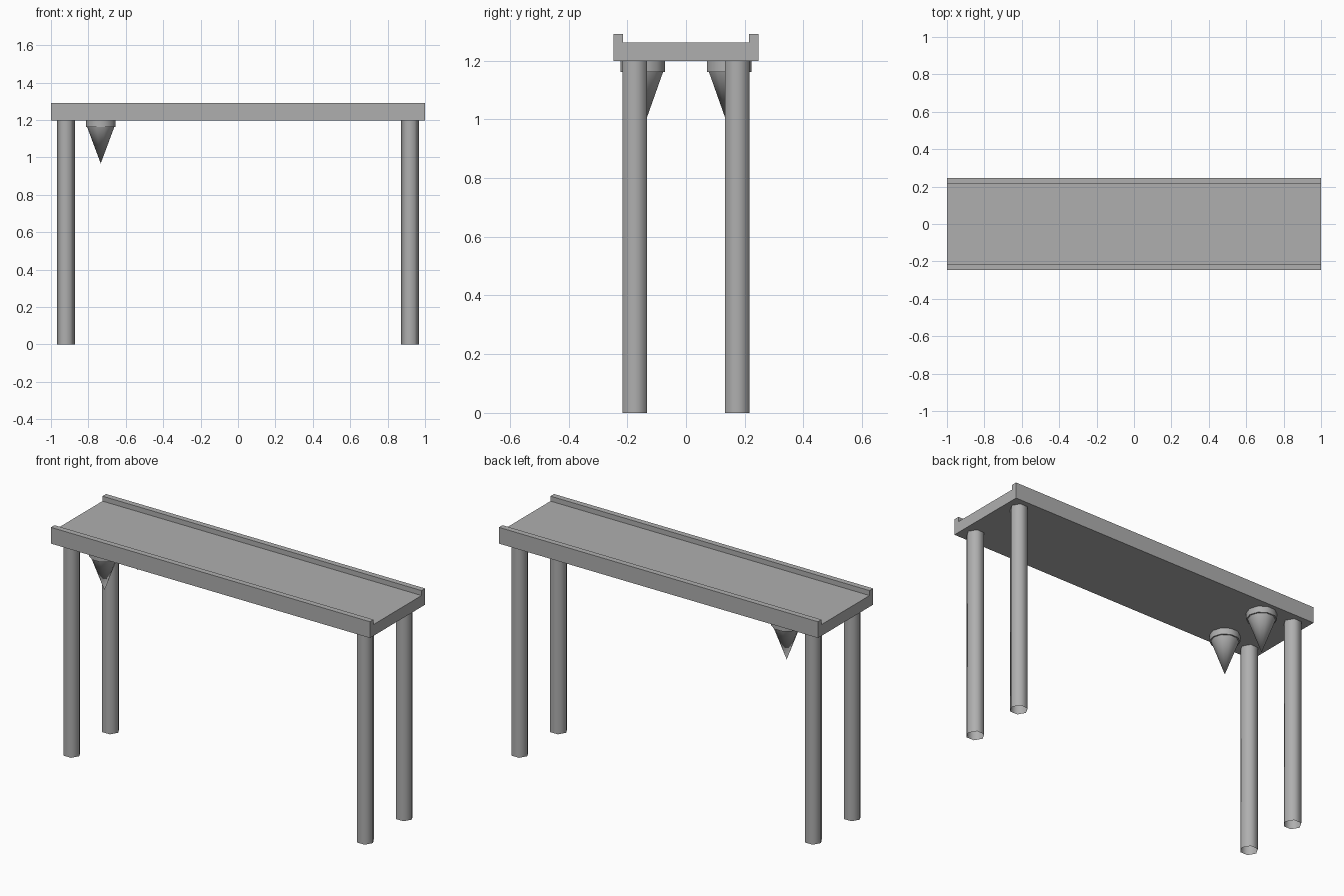
import bpy, bmesh, math

if "Cube" in bpy.data.objects:
    bpy.data.objects.remove(bpy.data.objects["Cube"])

# Mid-dark grey used on every part
grey = bpy.data.materials.new("grey")
grey.diffuse_color = (0.43, 0.43, 0.43, 1)
grey.use_nodes = True
grey.node_tree.nodes["Principled BSDF"].inputs["Base Color"].default_value = grey.diffuse_color

def make_object(name, bm, smooth=False):
    me = bpy.data.meshes.new(name)
    bm.to_mesh(me)
    bm.free()
    me.materials.append(grey)
    ob = bpy.data.objects.new(name, me)
    bpy.context.collection.objects.link(ob)
    if smooth:
        bpy.ops.object.select_all(action='DESELECT')
        ob.select_set(True)
        bpy.context.view_layer.objects.active = ob
        bpy.ops.object.shade_smooth_by_angle(angle=math.radians(65))
    return ob

def turned(name, x, y, rings, sides, capped=True):
    """Rising stack of (radius, z) rings with a corner on the x axis; radius 0 is a tip."""
    bm = bmesh.new()
    loops = []
    for r, z in rings:
        n = sides if r else 1
        loops.append([bm.verts.new((x + r * math.cos(math.tau * i / sides),
                                    y + r * math.sin(math.tau * i / sides), z))
                      for i in range(n)])
    for a, b in zip(loops, loops[1:]):
        for i in range(sides):
            j = (i + 1) % sides
            if len(a) == 1:
                bm.faces.new((a[0], b[j], b[i]))
            else:
                bm.faces.new((a[i], a[j], b[j], b[i]))
    if capped:
        bm.faces.new(loops[-1])
        if len(loops[0]) > 1:
            bm.faces.new(loops[0][::-1])
    return make_object(name, bm, True)

# Deck with raised side lips: channel profile extruded along x
profile = [(-0.247, 1.198), (0.247, 1.198), (0.247, 1.29), (0.215, 1.29),
           (0.215, 1.262), (-0.215, 1.262), (-0.215, 1.29), (-0.247, 1.29)]
bm = bmesh.new()
face = bm.faces.new([bm.verts.new((-1, y, z)) for y, z in profile])
ext = bmesh.ops.extrude_face_region(bm, geom=[face], use_keep_orig=True)
bmesh.ops.translate(bm, vec=(2, 0, 0),
                    verts=[v for v in ext["geom"] if isinstance(v, bmesh.types.BMVert)])
bmesh.ops.recalc_face_normals(bm, faces=bm.faces)
make_object("deck", bm)

for side, sy in (("front", -1), ("back", 1)):
    # Six-sided legs, open-ended tubes
    for end, sx in (("left", -1), ("right", 1)):
        turned(f"{side}_{end}_leg", 0.92 * sx, 0.174 * sy,
               [(0.048, 0), (0.048, 1.2)], 6, capped=False)
    # Hanging cone with its mounting collar
    turned(f"{side}_collar", -0.734, 0.147 * sy, [(0.08, 1.162), (0.08, 1.2)], 10)
    turned(f"{side}_cone", -0.734, 0.147 * sy, [(0, 0.967), (0.073, 1.163)], 10)
